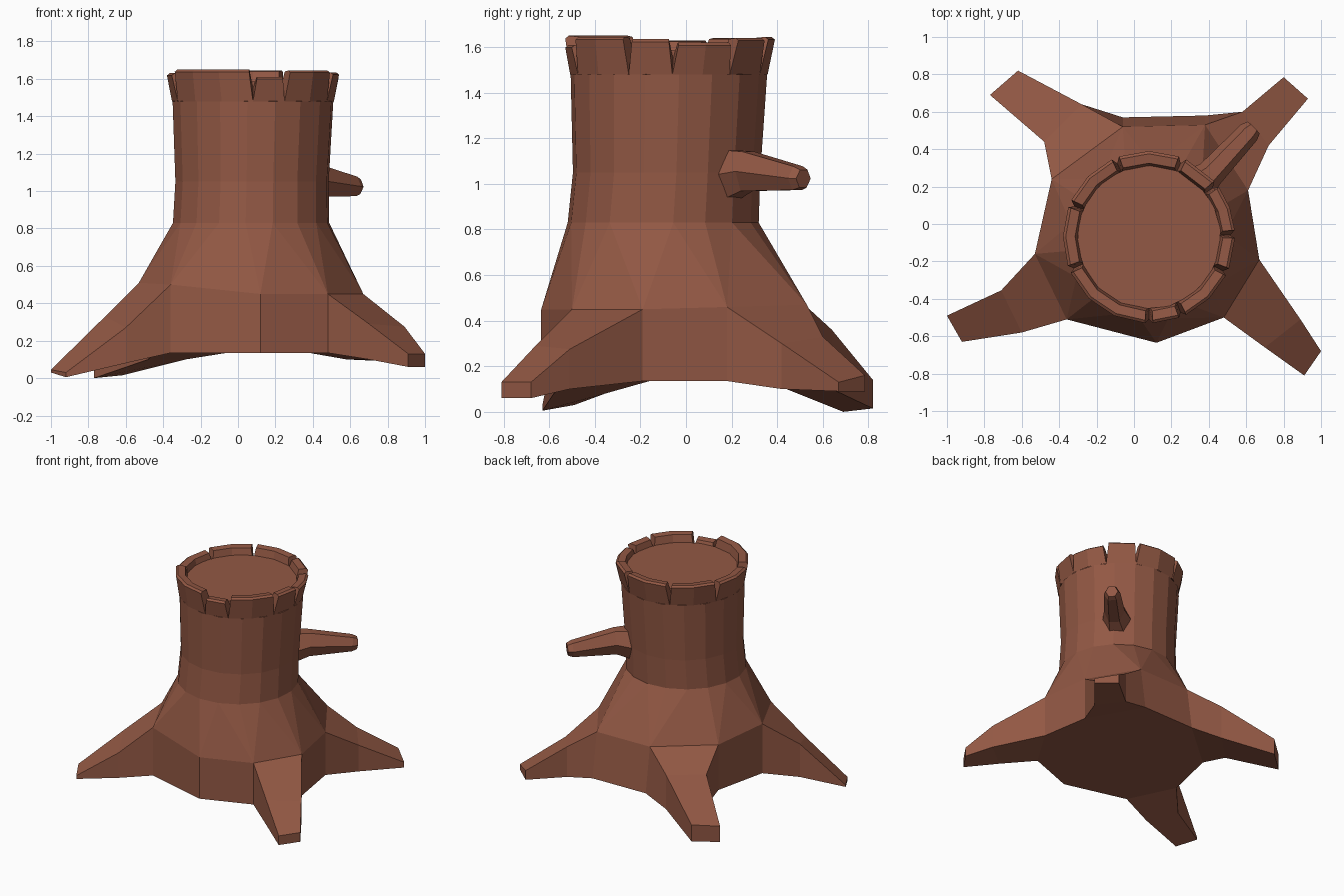
import bpy, bmesh, math
from mathutils import Vector

if "Cube" in bpy.data.objects:
    bpy.data.objects.remove(bpy.data.objects["Cube"])

bark = bpy.data.materials.new("bark_brown")
bark.diffuse_color = (0.29, 0.098, 0.058, 1)
bark.use_nodes = True
bark.node_tree.nodes["Principled BSDF"].inputs["Base Color"].default_value = bark.diffuse_color


def finish(name, bm):
    bmesh.ops.recalc_face_normals(bm, faces=bm.faces)
    me = bpy.data.meshes.new(name)
    bm.to_mesh(me)
    bm.free()
    me.materials.append(bark)
    ob = bpy.data.objects.new(name, me)
    bpy.context.collection.objects.link(ob)
    return ob


def polar(c, r, deg, z):
    a = math.radians(deg)
    return Vector((c[0] + r * math.cos(a), c[1] + r * math.sin(a), z))


def bridge(bm, a, b):
    n = len(a)
    for i in range(n):
        j = (i + 1) % n
        bm.faces.new((a[i], a[j], b[j], b[i]))


# Trunk foot: nine corners (x, y, shoulder height), counter-clockwise from the left
foot = [(-0.53, -0.16, .51), (-0.36, -0.51, .50), (0.12, -0.635, .45),
        (0.48, -0.50, .45), (0.67, -0.19, .45), (0.61, 0.18, .46),
        (0.38, 0.53, .47), (-0.06, 0.52, .47), (-0.44, 0.24, .48)]
# Roots: first corner -> (middle right/left, tip right/left), each (x, y, top z, bottom z)
roots = {
    0: [((-.71, -.355, .33, .08), (-.60, -.58, .27, .08)),
        ((-1.0, -.49, .045, .03), (-.92, -.63, .03, .005))],
    3: [((.70, -.66, .29, .10), (.89, -.51, .275, .10)),
        ((.91, -.81, .13, .06), (1.0, -.68, .13, .06))],
    5: [((.72, .42, .30, .10), (.58, .60, .33, .10)),
        ((.93, .67, .13, .09), (.80, .785, .16, .09))],
    7: [((-.28, .64, .36, .10), (-.48, .44, .34, .10)),
        ((-.62, .82, .14, .015), (-.77, .69, .12, .0))],
}
bm = bmesh.new()
base = [bm.verts.new((x, y + (.05 if y > .5 else 0), .135)) for x, y, z in foot]
mid = [bm.verts.new(p) for p in foot]
bm.faces.new(base)
for i in range(9):
    j = (i + 1) % 9
    if i not in roots:
        bm.faces.new((base[i], base[j], mid[j], mid[i]))
        continue
    sec = [base[i], base[j], mid[j], mid[i]]
    for a, b in roots[i]:
        new = [bm.verts.new(p) for p in ((a[0], a[1], a[3]), (b[0], b[1], b[3]),
                                         (b[0], b[1], b[2]), (a[0], a[1], a[2]))]
        bridge(bm, sec, new)
        sec = new
    bm.faces.new(sec)

# Trunk column: eighteen-sided rings above the shoulders
rings = []
for c, r, z in [((.07, -.10), .42, .83), ((.075, -.085), .412, 1.05), ((.08, -.075), .432, 1.48)]:
    rings.append([bm.verts.new(polar(c, r, 186 + 20 * k, z)) for k in range(18)])
low = rings[0]
for i in range(9):
    j = (i + 1) % 9
    u = [low[2 * i], low[2 * i + 1], low[(2 * i + 2) % 18]]
    bm.faces.new((mid[i], u[1], u[0]))
    bm.faces.new((mid[i], mid[j], u[1]))
    bm.faces.new((mid[j], u[2], u[1]))
bridge(bm, rings[0], rings[1])
bridge(bm, rings[1], rings[2])
# Cut wood face, recessed inside the rim
C = (.08, -.07)
inset = [bm.verts.new(polar(C, .385, 186 + 20 * k, 1.485)) for k in range(18)]
disc = [bm.verts.new(polar(C, .385, 186 + 20 * k, 1.585)) for k in range(18)]
bridge(bm, rings[2], inset)
bridge(bm, inset, disc)
bm.faces.new(disc)
finish("trunk_with_roots", bm)

# Broken bark rim: arc pieces that narrow upwards, leaving V notches between them
notches = [2, 38, 67, 113, 157, 202, 270, 293, 336]
tops = [1.62, 1.64, 1.645, 1.64, 1.63, 1.65, 1.61, 1.645, 1.635]
bm = bmesh.new()
for k, a0 in enumerate(notches):
    a1 = notches[(k + 1) % 9] + (360 if k == 8 else 0)
    n = max(1, round((a1 - a0) / 21))
    prev = None
    for s in range(n + 1):
        t = s / n
        lo = a0 + (a1 - a0) * t
        hi = a0 + 2.6 + (a1 - a0 - 5.2) * t
        sec = [bm.verts.new(p) for p in (
            polar((.08, -.075), .433, lo, 1.48), polar(C, .46, hi, tops[k] - .012),
            polar(C, .445, hi, tops[k]), polar(C, .395, hi, tops[k] - .005),
            polar(C, .375, lo, 1.55))]
        if prev:
            bridge(bm, prev, sec)
        else:
            bm.faces.new(sec)
        prev = sec
    bm.faces.new(prev)
finish("bark_rim", bm)

# Side branch: six-sided stub that flares into the trunk
bm = bmesh.new()
axis = Vector((.71, .70, -.06)).normalized()
side = axis.cross(Vector((0, 0, 1))).normalized()
up = side.cross(axis)
prev = None
for p, w, h in [((.28, .16, 1.03), .12, .14), ((.41, .27, 1.055), .075, .10),
                ((.615, .49, 1.025), .06, .06), ((.64, .515, 1.023), .045, .045)]:
    ring = [bm.verts.new(Vector(p) + side * w * math.cos(math.radians(60 * k))
                         + up * h * math.sin(math.radians(60 * k))) for k in range(6)]
    if prev:
        bridge(bm, prev, ring)
    else:
        bm.faces.new(ring)
    prev = ring
bm.faces.new(prev)
finish("side_branch", bm)
